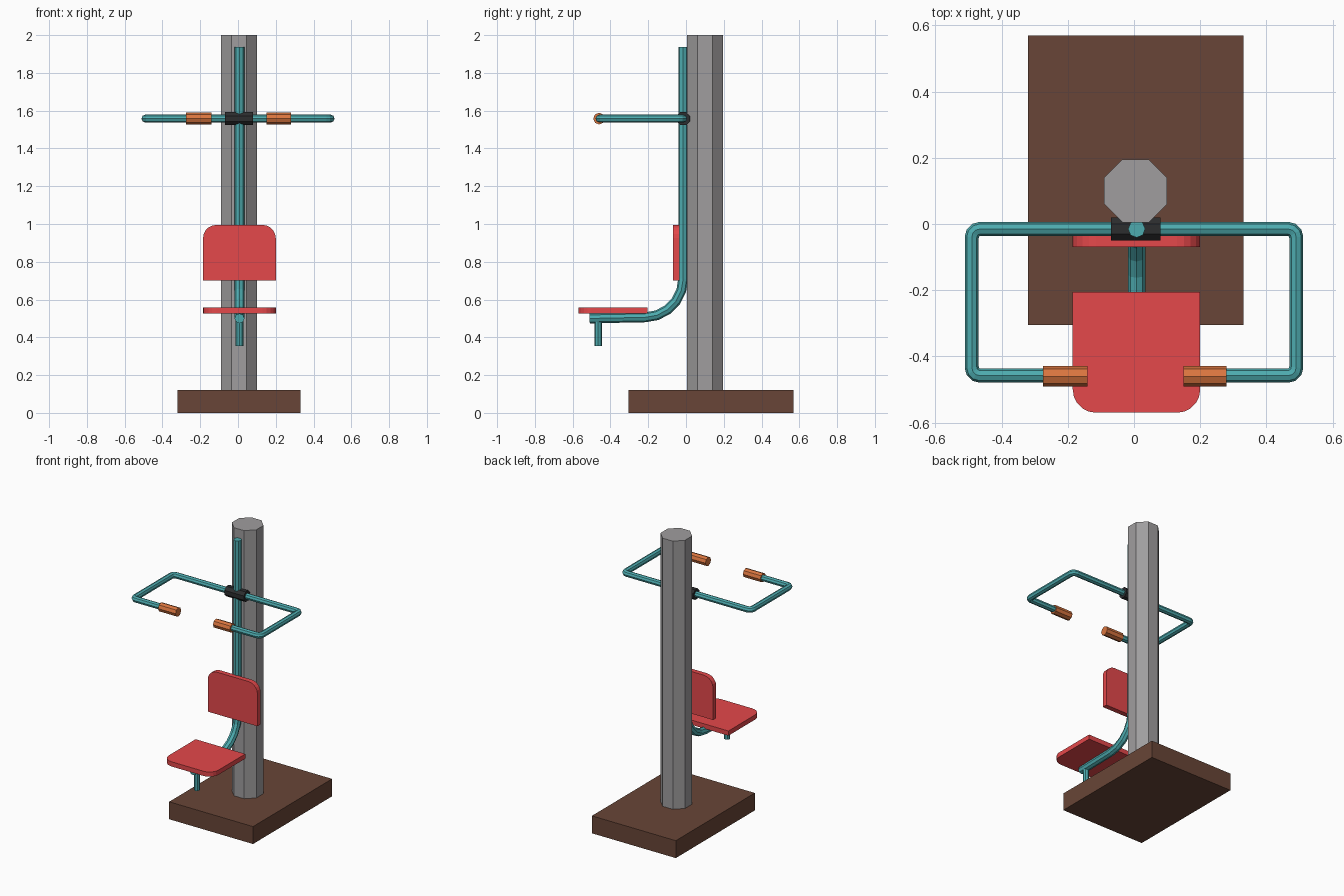
import bpy, bmesh, math
from mathutils import Vector

cube = bpy.data.objects.get("Cube")
if cube:
    bpy.data.objects.remove(cube, do_unlink=True)


def material(name, rgb):
    m = bpy.data.materials.new(name)
    m.use_nodes = True
    m.diffuse_color = (*rgb, 1)
    m.node_tree.nodes["Principled BSDF"].inputs["Base Color"].default_value = (*rgb, 1)
    return m


brown = material("dark brown", (0.14, 0.06, 0.038))
grey = material("post grey", (0.35, 0.34, 0.345))
teal = material("teal paint", (0.075, 0.41, 0.43))
red = material("seat red", (0.78, 0.065, 0.07))
orange = material("grip orange", (0.7, 0.18, 0.05))
black = material("clamp black", (0.025, 0.026, 0.028))


def fillet(corners, radius, steps):
    """Open path with every inner corner replaced by an arc."""
    pts = [Vector(p) for p in corners]
    path = [pts[0]]
    for a, b, c in zip(pts, pts[1:], pts[2:]):
        u, v = (a - b).normalized(), (c - b).normalized()
        half = u.angle(v) / 2
        centre = b + (u + v).normalized() * radius / math.sin(half)
        start = (b + u * radius / math.tan(half) - centre).normalized()
        end = (b + v * radius / math.tan(half) - centre).normalized()
        path += [centre + start.slerp(end, i / steps) * radius for i in range(steps + 1)]
    return path + [pts[-1]]


def finish(name, bm, mat):
    bmesh.ops.recalc_face_normals(bm, faces=bm.faces)
    mesh = bpy.data.meshes.new(name)
    bm.to_mesh(mesh)
    bm.free()
    mesh.materials.append(mat)
    obj = bpy.data.objects.new(name, mesh)
    bpy.context.collection.objects.link(obj)


def tube(name, path, radius, mat, turn=0.0, sides=8):
    """Capped flat-sided tube swept along a path that lies in one plane."""
    path = [Vector(p) for p in path]
    bm = bmesh.new()
    rings = []
    tangent = (path[1] - path[0]).normalized()
    normal = tangent.orthogonal().normalized()
    # use the path plane's normal, so that the sweep never twists
    for p in path[2:]:
        cross = tangent.cross(p - path[0])
        if cross.length > 0.01:
            normal = cross.normalized()
            break
    for i, p in enumerate(path):
        before = (p - path[i - 1]).normalized() if i else tangent
        after = (path[i + 1] - p).normalized() if i + 1 < len(path) else before
        mid = (before + after).normalized()
        side = normal.cross(mid) / mid.dot(after)
        angles = [math.tau * (k + turn) / sides for k in range(sides)]
        rings.append([bm.verts.new(p + radius * (normal * math.cos(a) + side * math.sin(a)))
                      for a in angles])
    for r, s in zip(rings, rings[1:]):
        for k in range(sides):
            j = (k + 1) % sides
            bm.faces.new((r[k], r[j], s[j], s[k]))
    bm.faces.new(rings[0])
    bm.faces.new(rings[-1])
    finish(name, bm, mat)


def slab(name, outline, depth, mat):
    """Flat outline extruded along a depth vector."""
    bm = bmesh.new()
    face = bm.faces.new([bm.verts.new(p) for p in outline])
    bottom = bmesh.ops.duplicate(bm, geom=[face])["geom"]
    top = bmesh.ops.extrude_face_region(
        bm, geom=[g for g in bottom if isinstance(g, bmesh.types.BMFace)])["geom"]
    bmesh.ops.translate(bm, vec=depth,
                        verts=[g for g in top if isinstance(g, bmesh.types.BMVert)])
    bmesh.ops.remove_doubles(bm, verts=bm.verts, dist=0.0001)
    finish(name, bm, mat)


# Base block and octagonal post
slab("base", [(-0.32, -0.305, 0), (0.33, -0.305, 0), (0.33, 0.57, 0), (-0.32, 0.57, 0)],
     (0, 0, 0.122), brown)
tube("post", [(0.005, 0.1, 0.122), (0.005, 0.1, 2)], 0.103, grey, turn=0.5)

# Bent main tube and the stub under the seat
X, Y = 0.008, -0.015
tube("main_tube", fillet([(X, Y, 1.937), (X, Y, 0.51), (X, -0.51, 0.5)], 0.205, 5),
     0.026, teal)
tube("seat_stub", [(X, -0.465, 0.355), (X, -0.465, 0.5)], 0.02, teal)

# Seat and backrest with two rounded corners each
L, R = -0.185, 0.2
slab("seat", fillet([(L, -0.205, 0.525), (L, -0.57, 0.525), (R, -0.57, 0.525),
                     (R, -0.205, 0.525)], 0.07, 5), (0, 0, 0.033), red)
slab("backrest", fillet([(L, -0.035, 0.7), (L, -0.035, 0.995), (R, -0.035, 0.995),
                         (R, -0.035, 0.7)], 0.07, 5), (0, -0.035, 0), red)

# Handlebar frame, clamp and grips
Z, FRONT = 1.558, -0.458
tube("handlebar", fillet([(-0.16, FRONT, Z), (-0.49, FRONT, Z), (-0.49, Y, Z),
                          (0.49, Y, Z), (0.49, FRONT, Z), (0.17, FRONT, Z)], 0.025, 3),
     0.021, teal)
tube("clamp", [(-0.07, Y, Z), (0.08, Y, Z)], 0.038, black, turn=0.5)
for name, inner, outer in (("right_grip", -0.14, -0.275), ("left_grip", 0.15, 0.28)):
    tube(name, [(inner, FRONT - 0.002, Z), (outer, FRONT - 0.002, Z)], 0.031, orange)
